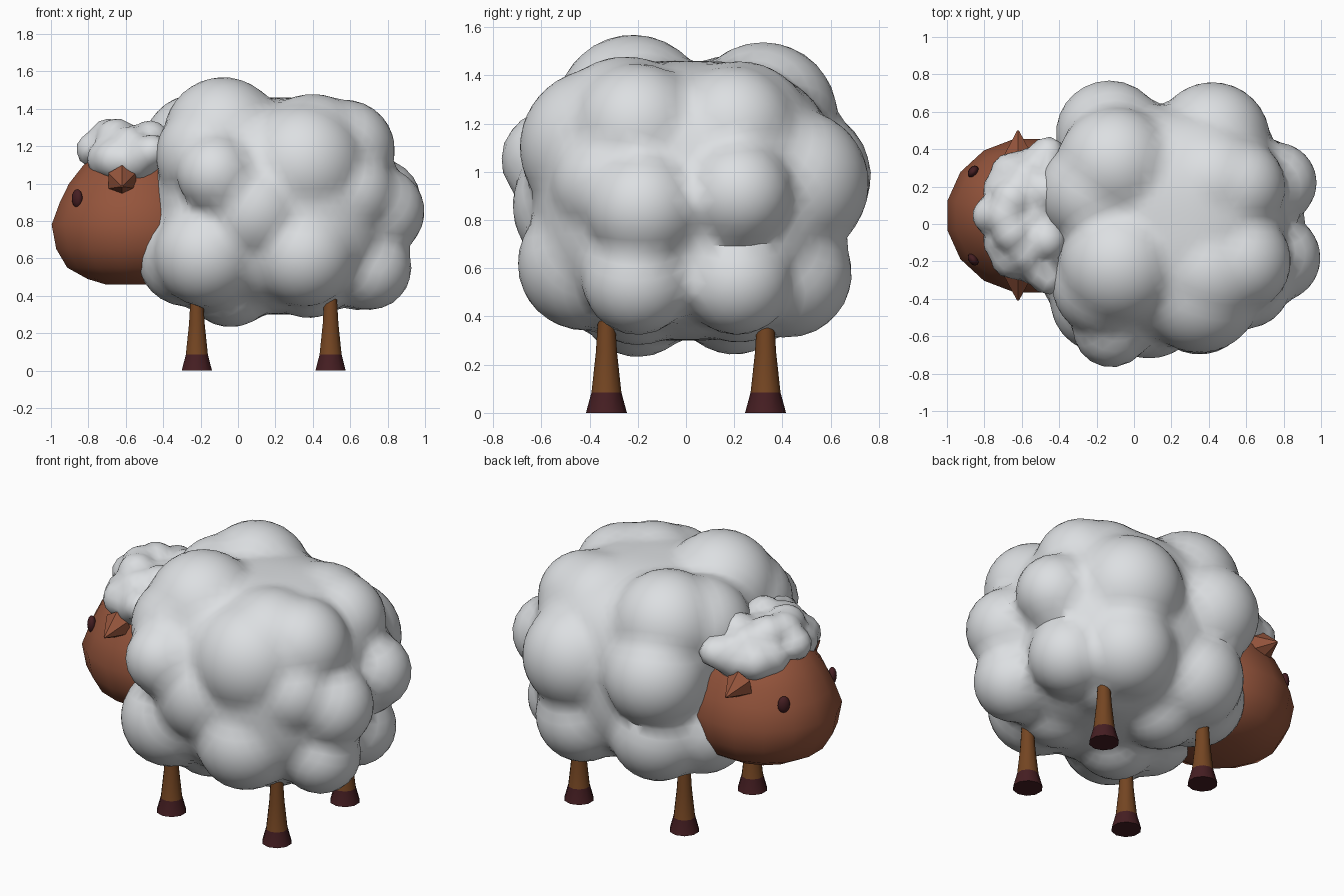
import bpy
import bmesh
import math
from mathutils import Vector, Matrix

cube = bpy.data.objects.get("Cube")
if cube:
    bpy.data.objects.remove(cube, do_unlink=True)


def make_material(name, red, green, blue):
    mat = bpy.data.materials.new(name)
    mat.use_nodes = True
    color = (red, green, blue, 1)
    mat.diffuse_color = color
    shader = mat.node_tree.nodes["Principled BSDF"]
    shader.inputs["Base Color"].default_value = color
    shader.inputs["Roughness"].default_value = 0.8
    return mat


wool = make_material("pale wool", 0.72, 0.74, 0.76)
skin = make_material("reddish brown skin", 0.30, 0.09, 0.045)
leg_brown = make_material("leg brown", 0.175, 0.06, 0.016)
dark = make_material("dark maroon", 0.06, 0.013, 0.016)


def finish(name, bm, materials, sharp_angle=60):
    bmesh.ops.recalc_face_normals(bm, faces=bm.faces)
    mesh = bpy.data.meshes.new(name)
    bm.to_mesh(mesh)
    bm.free()
    for mat in materials:
        mesh.materials.append(mat)
    obj = bpy.data.objects.new(name, mesh)
    bpy.context.collection.objects.link(obj)
    bpy.ops.object.select_all(action="DESELECT")
    obj.select_set(True)
    bpy.context.view_layer.objects.active = obj
    bpy.ops.object.shade_smooth_by_angle(angle=math.radians(sharp_angle))
    return obj


def fleece(name, center, core, boxiness, lobes, detail):
    """Skin a boxy core and a cluster of round lobes (x, y, z, radius)."""
    center = Vector(center)
    balls = [(Vector(lobe[:3]) - center, lobe[3]) for lobe in lobes]
    bm = bmesh.new()
    bmesh.ops.create_icosphere(bm, subdivisions=detail, radius=1)
    for vert in bm.verts:
        ray = vert.co.normalized()
        total = sum(abs(a / b) ** boxiness for a, b in zip(ray, core))
        reach = total ** (-1 / boxiness)
        for middle, radius in balls:
            along = ray.dot(middle)
            inside = along ** 2 - middle.length_squared + radius ** 2
            if inside > 0:
                reach = max(reach, along + math.sqrt(inside))
        vert.co = ray * reach
    # soften the creases between lobes
    bmesh.ops.smooth_vert(bm, verts=bm.verts, factor=0.3,
                          use_axis_x=True, use_axis_y=True, use_axis_z=True)
    bmesh.ops.translate(bm, verts=bm.verts, vec=center)
    return finish(name, bm, [wool])


def loft(name, center, rings, sides, squash, materials, split=None):
    """Stack rings of (height, radius); faces below split use slot two."""
    bm = bmesh.new()
    loops = []
    for height, radius in rings:
        loop = []
        for i in range(sides):
            angle = math.tau * (i + 0.5) / sides
            loop.append(bm.verts.new((center[0] + radius * math.cos(angle),
                                      center[1] + radius * squash * math.sin(angle),
                                      height)))
        loops.append(loop)
    for low, high in zip(loops, loops[1:]):
        for i in range(sides):
            j = (i + 1) % sides
            bm.faces.new((low[i], low[j], high[j], high[i]))
    bm.faces.new(loops[0])
    bm.faces.new(loops[-1])
    if split:
        for face in bm.faces:
            face.material_index = int(face.calc_center_median().z < split)
    return finish(name, bm, materials)


# Body fleece
back_lobes = [
    (-0.08, -0.22, 1.25, 0.32),
    (-0.1, 0.32, 1.23, 0.31),
    (0.4, -0.25, 1.16, 0.32),
    (0.42, 0.22, 1.15, 0.31),
    (-0.15, -0.32, 1.15, 0.29),
    (-0.22, 0.17, 1.19, 0.29),
]
front_flank = [
    (-0.12, -0.56, 1.05, 0.21),
    (0.35, -0.36, 1.1, 0.33),
    (-0.17, -0.41, 0.62, 0.28),
    (0.35, -0.42, 0.62, 0.28),
    (0.08, -0.42, 0.86, 0.3),
    (0.6, -0.32, 0.95, 0.24),
]
back_flank = [
    (-0.13, 0.48, 0.98, 0.29),
    (0.42, 0.45, 0.95, 0.31),
    (-0.1, 0.4, 0.6, 0.28),
    (0.4, 0.42, 0.58, 0.27),
]
rump = [
    (0.76, -0.18, 0.85, 0.24),
    (0.76, 0.22, 0.91, 0.22),
    (0.7, -0.2, 0.55, 0.23),
    (0.65, 0.21, 0.55, 0.23),
    (0.57, -0.2, 1.18, 0.27),
    (0.55, 0.2, 1.18, 0.26),
]
chest_and_belly = [
    (-0.27, -0.2, 0.61, 0.27),
    (-0.27, 0.22, 0.61, 0.27),
    (-0.04, -0.2, 0.48, 0.25),
    (-0.02, 0.2, 0.49, 0.25),
    (0.38, -0.2, 0.54, 0.26),
    (0.4, 0.22, 0.54, 0.25),
]
fleece("body_fleece", (0.19, 0, 0.88), (0.64, 0.64, 0.58), 2.7,
       back_lobes + front_flank + back_flank + rump + chest_and_belly, 5)

# Head, slightly off the middle line
HEAD_Y = 0.045
loft("head", (-0.55, HEAD_Y),
     [(0.46, 0.16), (0.49, 0.26), (0.55, 0.37), (0.65, 0.43), (0.78, 0.455),
      (0.9, 0.41), (1.0, 0.36), (1.1, 0.28), (1.2, 0.1)],
     16, 0.92, [skin])

# Woolly cap on the head
curls = [(-0.77, 0, 1.18, 0.1), (-0.69, 0, 1.24, 0.11)]
for side in (1, -1):
    curls += [
        (-0.7, side * 0.14, 1.13, 0.11),
        (-0.65, side * 0.09, 1.24, 0.11),
        (-0.66, side * 0.23, 1.13, 0.11),
        (-0.54, side * 0.26, 1.12, 0.11),
        (-0.46, side * 0.33, 1.17, 0.1),
        (-0.47, side * 0.13, 1.23, 0.11),
        (-0.58, side * 0.2, 1.21, 0.1),
    ]
cap = fleece("head_fleece", (-0.55, 0, 1.12), (0.21, 0.28, 0.18), 2, curls, 4)
cap.location.y = HEAD_Y

for side, label in ((1, "back"), (-1, "front")):
    # Ear: a short broad leaf pointing outward and down
    bm = bmesh.new()
    bmesh.ops.create_cone(bm, cap_ends=True, segments=6, radius1=0.085,
                          radius2=0.006, depth=0.14)
    tilt = Matrix.Rotation(-side * math.radians(102), 4, "X")
    place = Matrix.Translation((-0.62, HEAD_Y + side * 0.385, 1.0))
    bmesh.ops.transform(bm, verts=bm.verts, matrix=place @ tilt)
    finish("ear_" + label, bm, [skin], 35)

    # Eye
    bm = bmesh.new()
    bmesh.ops.create_uvsphere(bm, u_segments=12, v_segments=8, radius=0.05)
    turn = Matrix.Rotation(-side * math.radians(37), 4, "Z")
    flatten = Matrix.Diagonal((0.5, 0.72, 1, 1))
    place = Matrix.Translation((-0.86, HEAD_Y + side * 0.235, 0.92))
    bmesh.ops.transform(bm, verts=bm.verts, matrix=place @ turn @ flatten)
    finish("eye_" + label, bm, [dark])

    # Legs with dark hooves
    for x, end in ((-0.22, "fore"), (0.495, "hind")):
        loft(end + "_leg_" + label, (x, side * 0.33),
             [(0, 0.085), (0.085, 0.062), (0.25, 0.044), (0.38, 0.036), (0.5, 0.03)],
             10, 1, [leg_brown, dark], split=0.08)
